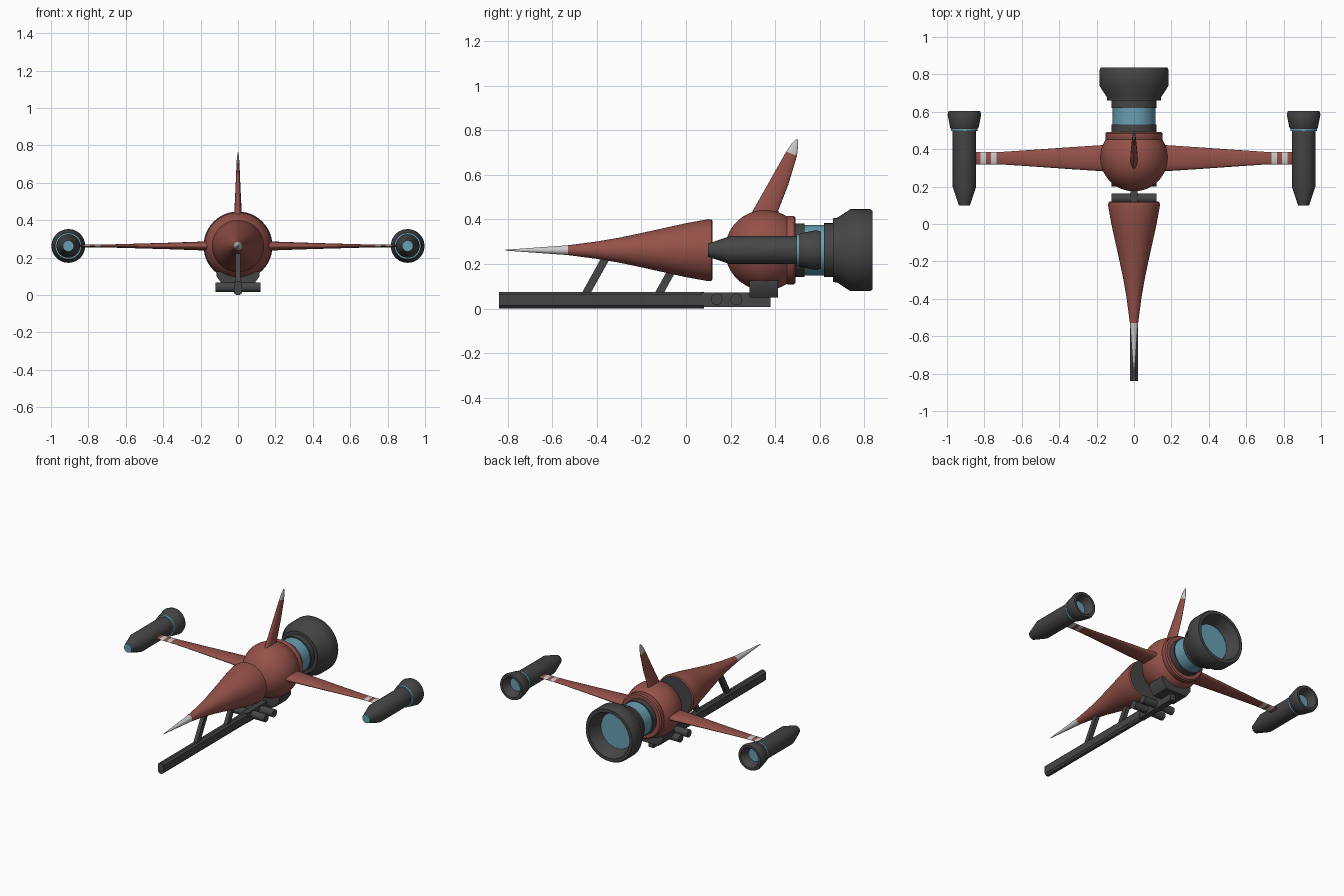
import bpy, bmesh
from math import cos, sin, pi
from mathutils import Vector

if "Cube" in bpy.data.objects:
    bpy.data.objects.remove(bpy.data.objects["Cube"])

CZ = 0.262  # height of the flight axis


def material(name, rgb):
    m = bpy.data.materials.new(name)
    m.diffuse_color = (*rgb, 1)
    m.use_nodes = True
    m.node_tree.nodes["Principled BSDF"].inputs["Base Color"].default_value = m.diffuse_color
    return m


MATS = [material("red", (0.30, 0.083, 0.067)), material("dark", (0.06, 0.06, 0.06)),
        material("white", (0.62, 0.62, 0.62)), material("blue", (0.14, 0.35, 0.45))]
RED, DARK, WHITE, BLUE = range(4)


def skin(name, rings, mats, caps=None, mirror=False, angle=35):
    """Loft through rings of points; mats gives one colour per segment."""
    bm = bmesh.new()
    loops = [[bm.verts.new(p) for p in r] for r in rings]
    n = len(loops[0])
    for k, (a, b) in enumerate(zip(loops, loops[1:])):
        for i in range(n):
            j = (i + 1) % n
            bm.faces.new((a[i], a[j], b[j], b[i])).material_index = mats[k]
    caps = caps or (mats[0], mats[-1])
    for loop, c in zip((loops[0], loops[-1]), caps):
        bm.faces.new(loop).material_index = c
    bmesh.ops.recalc_face_normals(bm, faces=bm.faces)
    me = bpy.data.meshes.new(name)
    bm.to_mesh(me)
    bm.free()
    for m in MATS:
        me.materials.append(m)
    ob = bpy.data.objects.new(name, me)
    bpy.context.collection.objects.link(ob)
    bpy.ops.object.select_all(action='DESELECT')
    ob.select_set(True)
    bpy.context.view_layer.objects.active = ob
    bpy.ops.object.shade_smooth_by_angle(angle=angle * pi / 180)
    if mirror:
        ob.modifiers.new("mirror", 'MIRROR').use_mirror_merge = False
    return ob


def lathe(name, profile, mats, caps=None, x=0, mirror=False, n=48):
    """Revolve (y, radius) points around the flight axis."""
    if isinstance(mats, int):
        mats = [mats] * (len(profile) - 1)
    rings = [[(x + r * cos(2 * pi * i / n), y, CZ + r * sin(2 * pi * i / n)) for i in range(n)]
             for y, r in profile]
    return skin(name, rings, mats, caps, mirror)


def lens(cy, half, thick, n=24):
    """Elliptical aerofoil section as (chord, thickness) pairs."""
    return [(cy + half * cos(2 * pi * i / n), thick * sin(2 * pi * i / n)) for i in range(n)]


def prism(name, ring, axis, mat):
    """Extrude a ring of points along a vector."""
    v = Vector(axis)
    return skin(name, [ring, [tuple(Vector(p) + v) for p in ring]], [mat])


# Nose cone with pale tip
lathe("nose_cone", [(0.12, 0.13), (0.114, 0.137), (0.10, 0.139), (0, 0.121), (-0.1, 0.099),
                    (-0.2, 0.077), (-0.3, 0.056), (-0.4, 0.039), (-0.53, 0.022),
                    (-0.67, 0.012), (-0.81, 0.002)], [RED] * 8 + [WHITE] * 2, (DARK, WHITE))

# Round hull
lathe("hull_sphere", [(0.355 - 0.18 * cos(pi * k / 32), 0.18 * sin(pi * k / 32) + 1e-4)
                      for k in range(33)], RED)
lathe("hull_collar", [(0.45, 0.15), (0.455, 0.153), (0.485, 0.153), (0.492, 0.145)], RED)

# Engine neck and main nozzle
lathe("neck_front_ring", [(0.48, 0.12), (0.532, 0.12)], DARK)
lathe("neck_core", [(0.52, 0.114), (0.63, 0.114)], BLUE)
lathe("neck_rear_ring", [(0.62, 0.121), (0.665, 0.121)], DARK)
lathe("main_nozzle", [(0.66, 0.143), (0.68, 0.146), (0.738, 0.184), (0.825, 0.184),
                      (0.837, 0.177), (0.837, 0.155), (0.81, 0.146), (0.75, 0.122)],
      DARK, (DARK, BLUE))

# Wings with two pale stripes
stations = [(0.08, 0.352, 0.078, 0.032), (0.18, 0.352, 0.069, 0.024), (0.35, 0.352, 0.058, 0.018),
            (0.52, 0.352, 0.046, 0.013), (0.70, 0.352, 0.034, 0.008), (0.735, 0.352, 0.033, 0.008),
            (0.765, 0.352, 0.033, 0.007), (0.79, 0.352, 0.033, 0.007), (0.82, 0.352, 0.033, 0.007),
            (0.88, 0.352, 0.033, 0.006)]
skin("wings", [[(x, c, CZ + t) for c, t in lens(cy, h, th)] for x, cy, h, th in stations],
     [RED] * 5 + [WHITE, RED, WHITE, RED], mirror=True, angle=50)

# Tail fin with pale tip, sections slanting down to the rear
fin = [(0.38, 0.345, 0.072, 0.024, 0), (0.44, 0.357, 0.057, 0.02, 0),
       (0.56, 0.415, 0.044, 0.014, 0.1), (0.695, 0.474, 0.024, 0.008, 0.4),
       (0.735, 0.489, 0.014, 0.006, 0.5), (0.76, 0.499, 0.003, 0.002, 0.5)]
skin("tail_fin", [[(t, c, z - s * (c - cy)) for c, t in lens(cy, h, th)]
                  for z, cy, h, th, s in fin], [RED] * 3 + [WHITE] * 2, angle=50)

# Wingtip engine pods
PX = 0.907
lathe("pod_body", [(0.098, 0.029), (0.20, 0.063), (0.51, 0.063)], DARK, (BLUE, DARK), PX, True)
lathe("pod_band", [(0.496, 0.062), (0.496, 0.071), (0.508, 0.071)], BLUE, x=PX, mirror=True)
lathe("pod_nozzle", [(0.505, 0.068), (0.515, 0.076), (0.585, 0.09), (0.605, 0.084),
                     (0.605, 0.068), (0.55, 0.045)], DARK, (DARK, BLUE), PX, True)

# Keel rail: chamfered front length and plain rear length
w, c, h = 0.022, 0.013, 0.075
prism("keel_front", [(x, -0.84, z) for x, z in
                     [(-w, c), (-w + c, 0), (w - c, 0), (w, c),
                      (w, h - c), (w - c, h), (c - w, h), (-w, h - c)]], (0, 0.92, 0), DARK)
prism("keel_rear", [(-0.02, 0.07, 0.006), (0.02, 0.07, 0.006), (0.02, 0.07, 0.073),
                    (-0.02, 0.07, 0.073)], (0, 0.31, 0), DARK)

# Slanted struts between keel and nose
for i, (y, dy, dz) in enumerate([(-0.453, 0.10, 0.18), (-0.125, 0.08, 0.145)]):
    prism(f"nose_strut_{i + 1}", [(-0.013, y - 0.02, 0.06), (0.013, y - 0.02, 0.06),
                                  (0.013, y + 0.02, 0.06), (-0.013, y + 0.02, 0.06)],
          (0, dy, dz), DARK)

# Round crossbars through the keel
for i, y in enumerate((0.137, 0.226)):
    prism(f"crossbar_{i + 1}", [(-0.12, y + 0.026 * cos(a * pi / 12), 0.041 + 0.026 * sin(a * pi / 12))
                                for a in range(24)], (0.24, 0, 0), DARK)

# Tapered mounting block under the hull
prism("hull_mount", [(x, 0.285, z) for x, z in
                     [(-0.08, 0.05), (0.08, 0.05), (0.115, 0.10), (0.115, 0.125),
                      (-0.115, 0.125), (-0.115, 0.10)]], (0, 0.127, 0), DARK)
